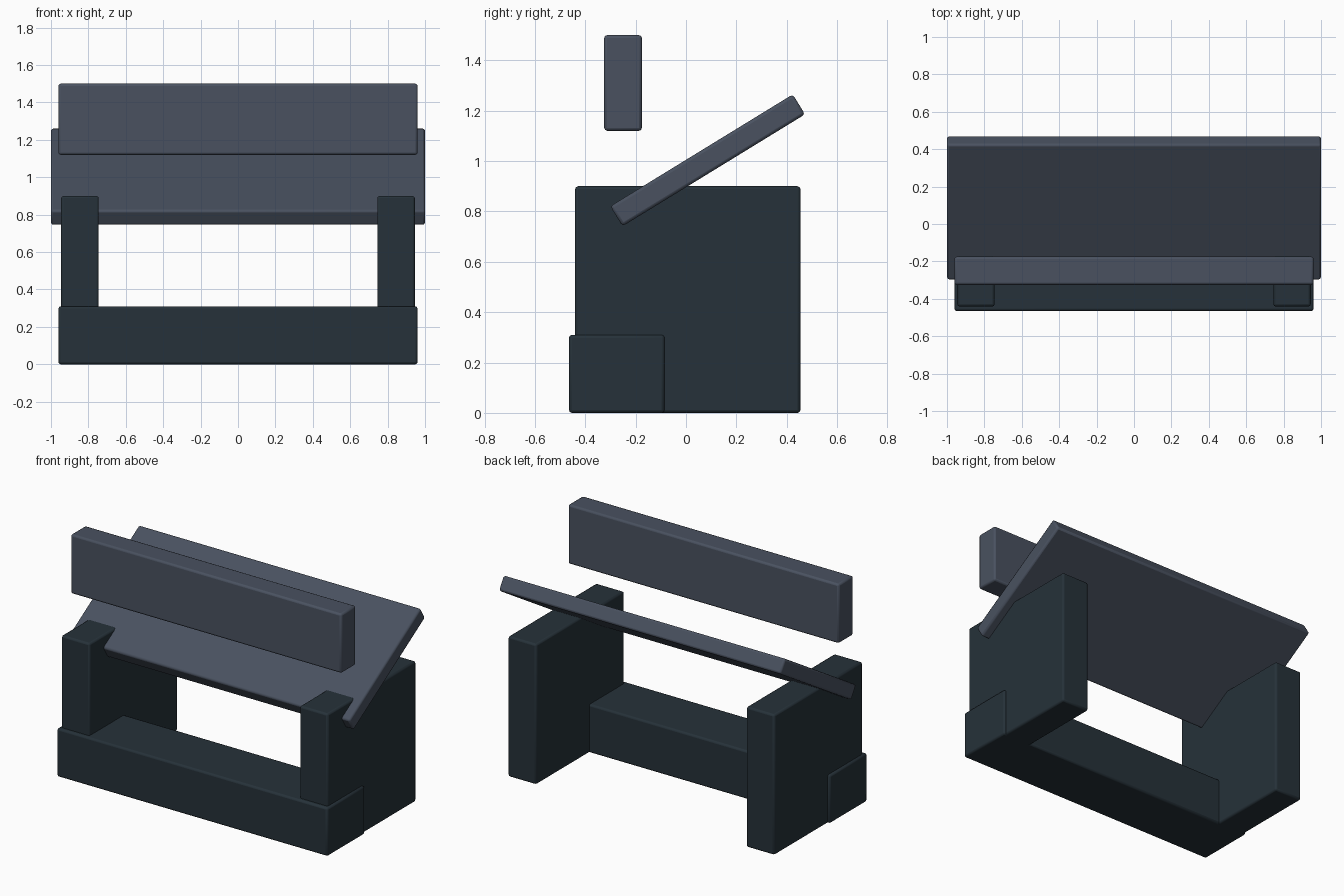
import bpy
import math

cube = bpy.data.objects.get("Cube")
if cube:
    bpy.data.objects.remove(cube, do_unlink=True)


def material(name, rgb):
    mat = bpy.data.materials.new(name)
    mat.use_nodes = True
    color = (*rgb, 1.0)
    mat.diffuse_color = color
    bsdf = mat.node_tree.nodes["Principled BSDF"]
    bsdf.inputs["Base Color"].default_value = color
    return mat


dark = material("dark blue grey", (0.019, 0.031, 0.041))
slate = material("slate grey", (0.067, 0.083, 0.117))


def rounded_box(name, center, size, mat, tilt=0.0):
    """Box with softly rounded edges, tilted about the x axis."""
    bpy.ops.mesh.primitive_cube_add(size=1, location=center)
    obj = bpy.context.object
    obj.name = name
    obj.scale = size
    bpy.ops.object.transform_apply(location=False, rotation=False, scale=True)
    obj.rotation_euler.x = tilt
    obj.data.materials.append(mat)
    bevel = obj.modifiers.new("rounded edges", "BEVEL")
    bevel.width = 0.012
    bevel.segments = 2
    bpy.ops.object.shade_smooth_by_angle(angle=math.radians(30))
    return obj


# Base bar along the front
rounded_box("base_bar", (0, -0.275, 0.155), (1.92, 0.38, 0.31), dark)

# Side walls
for side, sign in (("left", 1), ("right", -1)):
    rounded_box(side + "_wall", (sign * 0.845, 0.007, 0.45),
                (0.2, 0.895, 0.9), dark)

# Sloping panel resting on the walls
rounded_box("sloping_panel", (0, 0.086, 1.003), (2.0, 0.85, 0.093), slate,
            math.radians(31.5))

# Upright board floating above the front
rounded_box("upper_board", (0, -0.25, 1.31), (1.92, 0.15, 0.38), slate)
